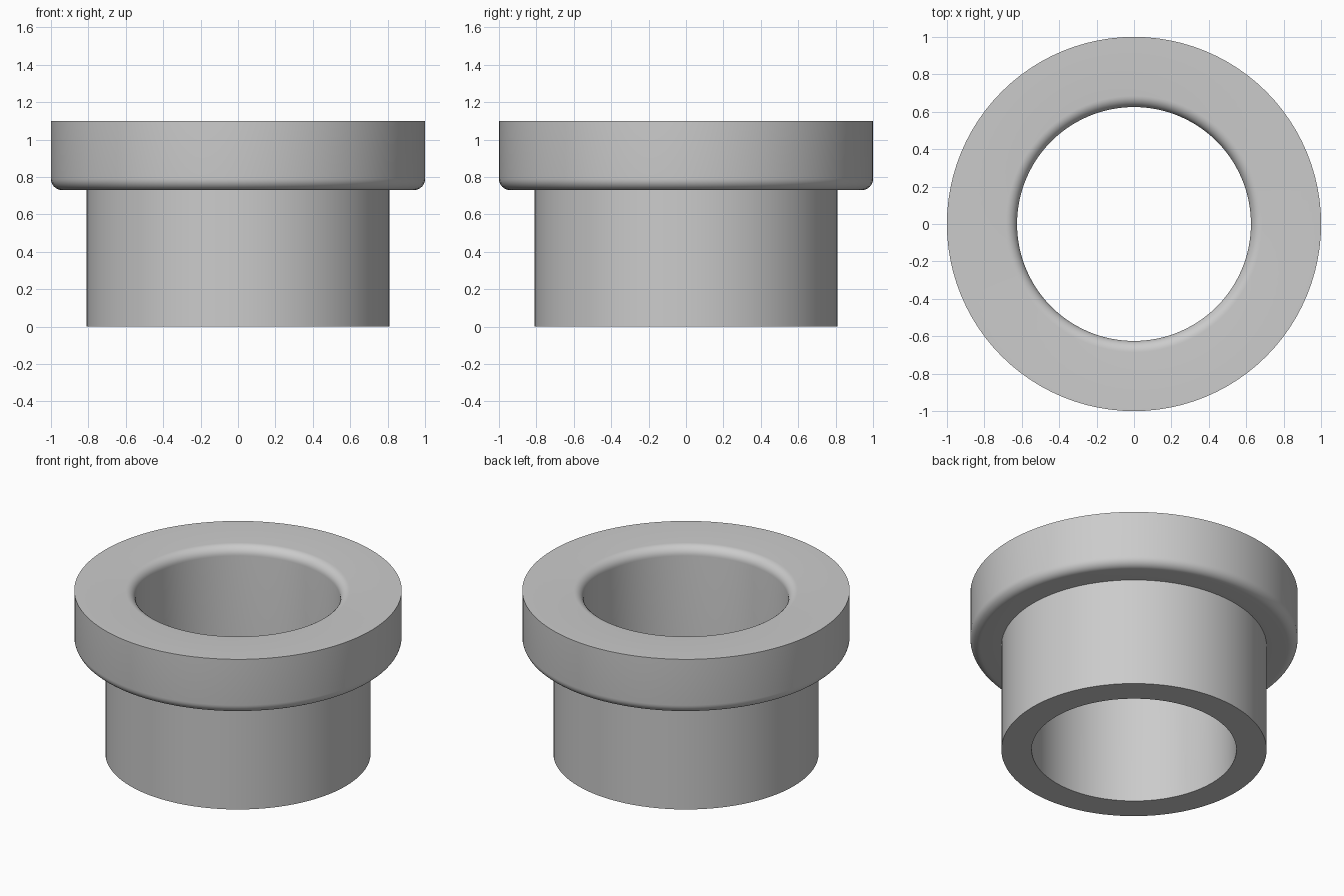
import bpy, bmesh
from math import sin, cos, pi, radians

SEGMENTS = 96
BORE, SLEEVE, FLANGE = 0.625, 0.81, 1.0
TOP, SHOULDER = 1.10, 0.73
FILLET = 0.06

cube = bpy.data.objects.get("Cube")
if cube:
    bpy.data.objects.remove(cube, do_unlink=True)

# Plain grey metal
grey = bpy.data.materials.new("grey_metal")
grey.use_nodes = True
colour = (0.6, 0.6, 0.6, 1)
grey.diffuse_color = colour
grey.node_tree.nodes["Principled BSDF"].inputs["Base Color"].default_value = colour


def arc(cx, cz, start, end, steps=8):
    """Points of a rounded corner in the radius/height plane."""
    angles = [radians(start + (end - start) * i / steps) for i in range(steps + 1)]
    return [(cx + FILLET * cos(a), cz + FILLET * sin(a)) for a in angles]


# Cross-section: sleeve, rounded flange underside, flat top, rounded bore mouth
profile = [(BORE, 0), (SLEEVE, 0), (SLEEVE, SHOULDER)]
profile += arc(FLANGE - FILLET, SHOULDER + FILLET, -90, 0)
profile += [(FLANGE, TOP)]
profile += arc(BORE + FILLET, TOP - FILLET, 90, 180)

# Revolve the closed section around the vertical axis
bm = bmesh.new()
rings = []
for i in range(SEGMENTS):
    a = 2 * pi * i / SEGMENTS
    rings.append([bm.verts.new((r * cos(a), r * sin(a), z)) for r, z in profile])
for i, ring in enumerate(rings):
    following = rings[(i + 1) % SEGMENTS]
    for j in range(len(profile)):
        k = (j + 1) % len(profile)
        bm.faces.new((ring[j], following[j], following[k], ring[k]))
bmesh.ops.recalc_face_normals(bm, faces=bm.faces)

mesh = bpy.data.meshes.new("flanged_bushing")
bm.to_mesh(mesh)
bm.free()
mesh.materials.append(grey)
bushing = bpy.data.objects.new("flanged_bushing", mesh)
bpy.context.collection.objects.link(bushing)

# Smooth curved walls, crisp rims
bpy.ops.object.select_all(action="DESELECT")
bushing.select_set(True)
bpy.context.view_layer.objects.active = bushing
bpy.ops.object.shade_smooth_by_angle(angle=radians(30))
